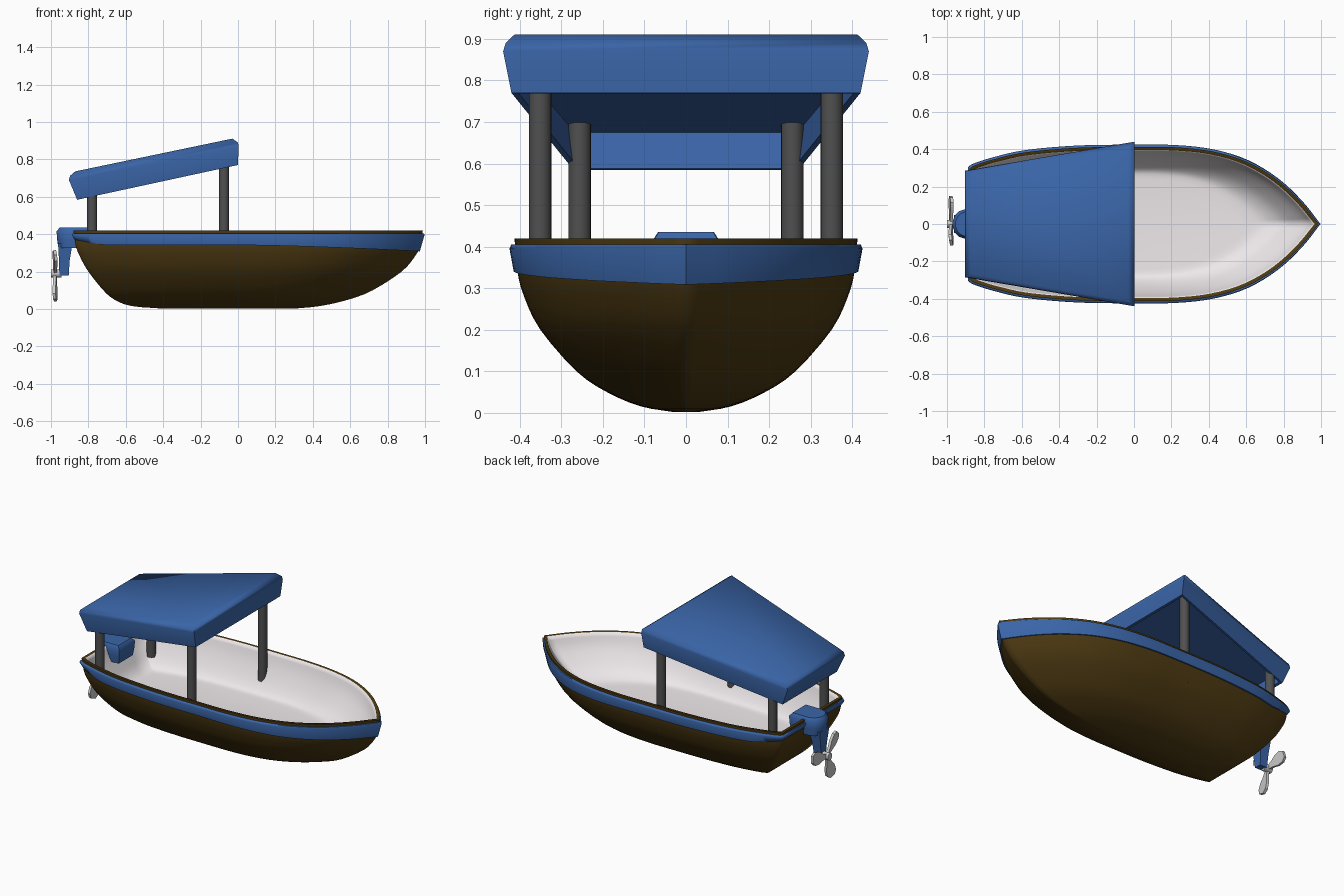
import bpy, bmesh, math
from mathutils import Vector, Matrix

if "Cube" in bpy.data.objects:
    bpy.data.objects.remove(bpy.data.objects["Cube"])


def material(name, rgb):
    m = bpy.data.materials.new(name)
    m.diffuse_color = (*rgb, 1)
    m.use_nodes = True
    m.node_tree.nodes["Principled BSDF"].inputs["Base Color"].default_value = m.diffuse_color
    return m


BLUE = material("blue_paint", (0.042, 0.13, 0.39))
BROWN = material("brown_wood", (0.075, 0.042, 0.006))
WHITE = material("white_lining", (0.85, 0.81, 0.83))
DARK = material("dark_metal", (0.08, 0.08, 0.08))
STEEL = material("light_metal", (0.55, 0.55, 0.55))


def finish(name, bm, mats, angle=35):
    bmesh.ops.recalc_face_normals(bm, faces=bm.faces[:])
    me = bpy.data.meshes.new(name)
    bm.to_mesh(me)
    bm.free()
    for m in mats:
        me.materials.append(m)
    ob = bpy.data.objects.new(name, me)
    bpy.context.collection.objects.link(ob)
    bpy.ops.object.select_all(action='DESELECT')
    ob.select_set(True)
    bpy.context.view_layer.objects.active = ob
    bpy.ops.object.shade_smooth_by_angle(angle=math.radians(angle))
    return ob


def loft(name, rings, mats, angle=35, closed=False, second_from=None):
    """Skin equal-length rings; ends are capped, or joined when closed."""
    bm = bmesh.new()
    rows = [[bm.verts.new(p) for p in r] for r in rings]
    n = len(rows[0])
    pairs = list(zip(rows, rows[1:]))
    if closed:
        pairs.append((rows[-1], rows[0]))
    for k, (a, b) in enumerate(pairs):
        for i in range(n):
            j = (i + 1) % n
            f = bm.faces.new((a[i], a[j], b[j], b[i]))
            f.material_index = int(second_from is not None and k >= second_from)
    if not closed:
        bm.faces.new(rows[0])
        f = bm.faces.new(rows[-1])
        f.material_index = int(second_from is not None)
    return finish(name, bm, mats, angle)


def smooth(points, n):
    """Catmull-Rom curve through points of any dimension."""
    p = [Vector(q) for q in points]
    p = [2 * p[0] - p[1]] + p + [2 * p[-1] - p[-2]]
    out = []
    for i in range(1, len(p) - 2):
        a, b, c, d = p[i - 1:i + 3]
        for k in range(n):
            t = k / n
            out.append(0.5 * (2 * b + (c - a) * t + (2 * a - 5 * b + 4 * c - d) * t * t
                              + (3 * b - a - 3 * c + d) * t ** 3))
    return out + [p[-2]]


# Deck plan, corner of the transom to the bow, mirrored into a full ring
half = smooth([(-0.89, 0.30), (-0.86, 0.32), (-0.75, 0.355), (-0.58, 0.392), (-0.3, 0.416),
               (0, 0.42), (0.22, 0.418), (0.42, 0.395), (0.6, 0.34), (0.76, 0.245),
               (0.89, 0.125), (0.99, 0)], 4)
half = [Vector((-0.89, 0)), Vector((-0.89, 0.15))] + half
plan = [((p.x + 0.89) / 1.88, p.y / 0.42) for p in half]
plan += [(u, -v) for u, v in plan[-2:0:-1]]


def ring(z, w, stern, bow):
    pts = []
    for u, v in plan:
        x = stern + u * (bow - stern)
        pts.append((x, v * w, z(x) if callable(z) else z))
    return pts


# Hull: outer skin, rim, then the white lining down to the floor
outer = smooth([(0.002, 0.03, -0.40, 0.30), (0.016, 0.11, -0.57, 0.44), (0.05, 0.190, -0.66, 0.59),
                (0.10, 0.263, -0.72, 0.72), (0.20, 0.350, -0.80, 0.875), (0.28, 0.389, -0.845, 0.945),
                (0.34, 0.405, -0.868, 0.975), (0.42, 0.412, -0.88, 0.988)], 3)
inner = smooth([(0.42, 0.395, -0.862, 0.965), (0.35, 0.373, -0.84, 0.93), (0.285, 0.344, -0.81, 0.87),
                (0.23, 0.312, -0.78, 0.80), (0.195, 0.28, -0.74, 0.71), (0.187, 0.24, -0.69, 0.62)], 3)
loft("hull", [ring(*r) for r in outer + inner], [BROWN, WHITE], angle=82, second_from=len(outer))


# Blue rubbing band below the rim
def band_bottom(x):
    return 0.342 - 0.035 * max(0, x) ** 1.5 + 0.03 * max(0, (-0.72 - x) / 0.16)


loft("side_band", [ring(band_bottom, 0.395, -0.855, 0.96), ring(band_bottom, 0.414, -0.874, 0.972),
                   ring(0.395, 0.424, -0.888, 0.997), ring(0.405, 0.420, -0.885, 0.995),
                   ring(0.405, 0.400, -0.870, 0.970)], [BLUE], angle=70, closed=True)


# Canopy: tapered hollow cover; each row is front x, z, half width and back x, z, half width
def canopy_ring(fx, fz, fw, bx, bz, bw):
    return [(fx, -fw, fz), (fx, fw, fz), (bx, bw, bz), (bx, -bw, bz)]


loft("canopy", [canopy_ring(*r) for r in (
    (-0.02, 0.850, 0.415, -0.870, 0.675, 0.268),
    (-0.015, 0.768, 0.402, -0.845, 0.588, 0.258),
    (0.0, 0.770, 0.420, -0.860, 0.584, 0.270),
    (0.003, 0.870, 0.440, -0.904, 0.690, 0.285),
    (0.0, 0.890, 0.434, -0.898, 0.712, 0.283),
    (-0.03, 0.911, 0.412, -0.870, 0.736, 0.268))], [BLUE], angle=75)


# Canopy posts
def cylinder(name, radius, start, end, mat, sides=20):
    a, b = Vector(start), Vector(end)
    bm = bmesh.new()
    rot = (b - a).to_track_quat('Z', 'Y').to_matrix().to_4x4()
    bmesh.ops.create_cone(bm, cap_ends=True, segments=sides, radius1=radius, radius2=radius,
                          depth=(b - a).length, matrix=Matrix.Translation((a + b) / 2) @ rot)
    return finish(name, bm, [mat])


for label, x, y, low, top in (("front", -0.075, 0.351, 0.25, 0.845), ("rear", -0.78, 0.256, 0.25, 0.70)):
    for side, s in (("left", 1), ("right", -1)):
        cylinder(f"{label}_post_{side}", 0.027, (x, s * y, low), (x, s * y, top), DARK)

# Outboard motor: rounded head hooked over the transom, and a tapered leg
head = [(-0.77, 0.078), (-0.90, 0.08), (-0.935, 0.068), (-0.958, 0.045), (-0.97, 0.015)]
head += [(x, -y) for x, y in head[::-1]]
loft("motor_head", [[(-0.87 + (x + 0.87) * s, y * s, z) for x, y in head]
                    for z, s in ((0.325, 0.90), (0.37, 0.97), (0.415, 1.0), (0.435, 0.84))], [BLUE], angle=50)
loft("motor_leg", [[(a, -w, z), (b, -w, z), (b, w, z), (a, w, z)] for z, a, b, w in
                   ((0.18, -0.955, -0.905, 0.022), (0.26, -0.957, -0.90, 0.032),
                    (0.35, -0.962, -0.885, 0.048))], [BLUE])

# Propeller: hub and three flat blades
cylinder("propeller_hub", 0.022, (-1.0, 0, 0.19), (-0.945, 0, 0.19), STEEL, 16)
blade = [(0.012, 0.012), (0.05, 0.020), (0.085, 0.036), (0.125, 0.038), (0.150, 0.020)]
blade += [(r, -w) for r, w in blade[::-1]]
for k in range(3):
    turn = Matrix.Translation((-0.978, 0, 0.19)) \
        @ Matrix.Rotation(k * math.tau / 3 + math.radians(12), 4, 'X') \
        @ Matrix.Rotation(math.radians(8), 4, 'Y')
    loft(f"propeller_blade_{k + 1}",
         [[turn @ Vector((d, r, w)) for r, w in blade] for d in (-0.008, 0.008)], [STEEL])
